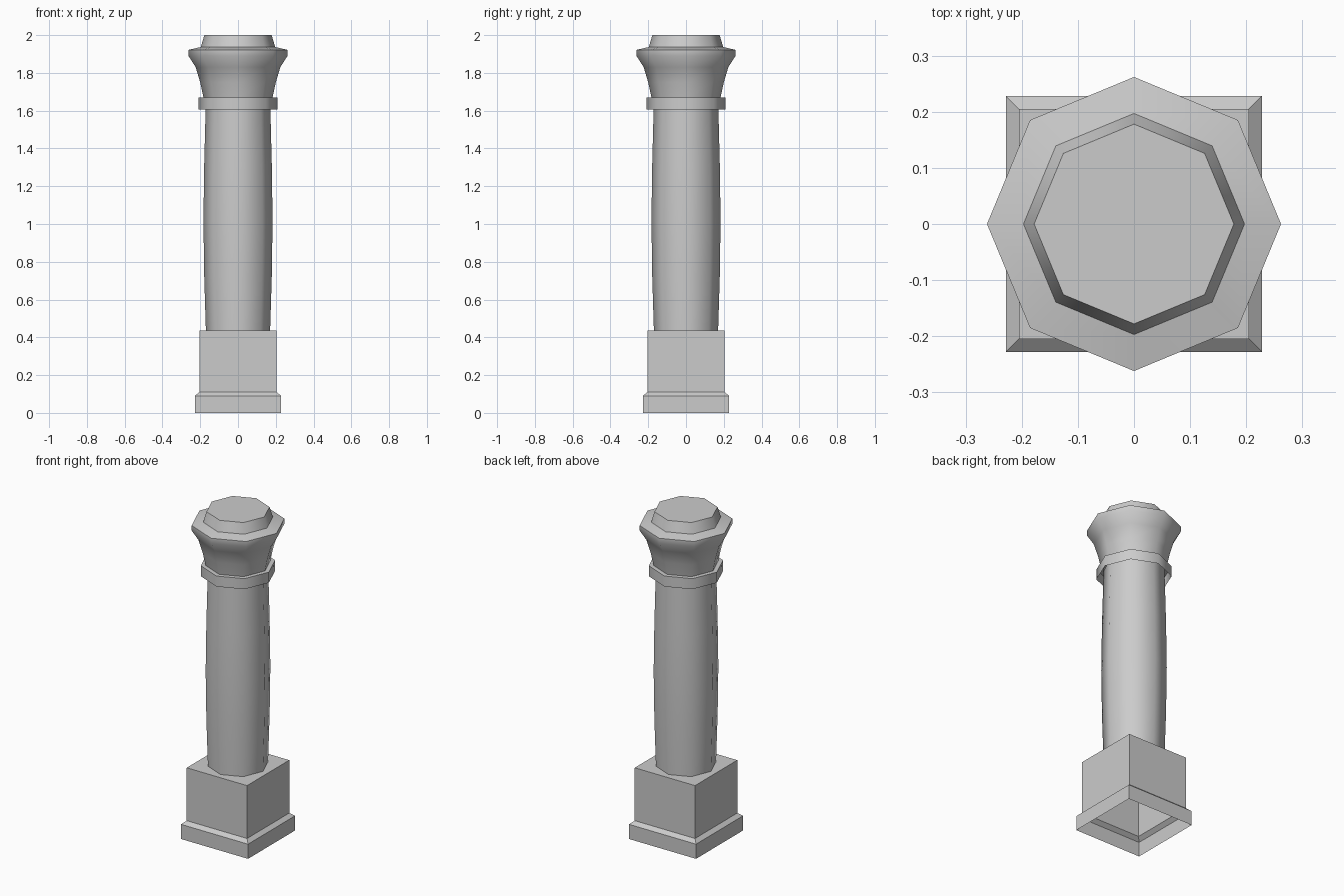
import bpy, bmesh, math

cube = bpy.data.objects.get("Cube")
if cube:
    bpy.data.objects.remove(cube, do_unlink=True)

stone = bpy.data.materials.new("grey_stone")
stone.use_nodes = True
GREY = (0.6, 0.6, 0.6, 1)
stone.diffuse_color = GREY
stone.node_tree.nodes["Principled BSDF"].inputs["Base Color"].default_value = GREY


def turned(name, profile, sides=8, turn=0.0, stretch=1.0, cap=False, smooth=True):
    """Sweep a (radius, height) profile round z, optionally closing the top."""
    bm = bmesh.new()
    rings = []
    for r, z in profile:
        rings.append([bm.verts.new((r * stretch * math.cos(turn + math.tau * i / sides),
                                    r * stretch * math.sin(turn + math.tau * i / sides), z))
                      for i in range(sides)])
    for low, high in zip(rings, rings[1:]):
        for i in range(sides):
            j = (i + 1) % sides
            bm.faces.new((low[i], low[j], high[j], high[i]))
    if cap:
        bm.faces.new(rings[-1])
    mesh = bpy.data.meshes.new(name)
    bm.to_mesh(mesh)
    bm.free()
    mesh.materials.append(stone)
    obj = bpy.data.objects.new(name, mesh)
    bpy.context.collection.objects.link(obj)
    if smooth:
        bpy.ops.object.select_all(action="DESELECT")
        obj.select_set(True)
        bpy.context.view_layer.objects.active = obj
        bpy.ops.object.shade_smooth_by_angle(angle=math.radians(50))
    return obj


# Square plinth with a chamfered foot, hollow underneath
turned("plinth", [(0.228, 0), (0.228, 0.09), (0.205, 0.11), (0.205, 0.435)],
       sides=4, turn=math.pi / 4, stretch=math.sqrt(2), cap=True, smooth=False)

# Gently swelling octagonal shaft
turned("shaft", [(0.17, 0.435), (0.179, 0.73), (0.183, 1.02), (0.179, 1.31), (0.17, 1.66)])

# Neck collar, open underneath
turned("collar", [(0.21, 1.605), (0.21, 1.67), (0.17, 1.67)])

# Flared capital with a shallow sloping top
turned("capital", [(0.183, 1.67), (0.2, 1.75), (0.224, 1.83), (0.262, 1.89),
                   (0.262, 1.922), (0.197, 1.937)])

# Tapered block on top
turned("top_block", [(0.197, 1.937), (0.178, 2.0)], cap=True)
